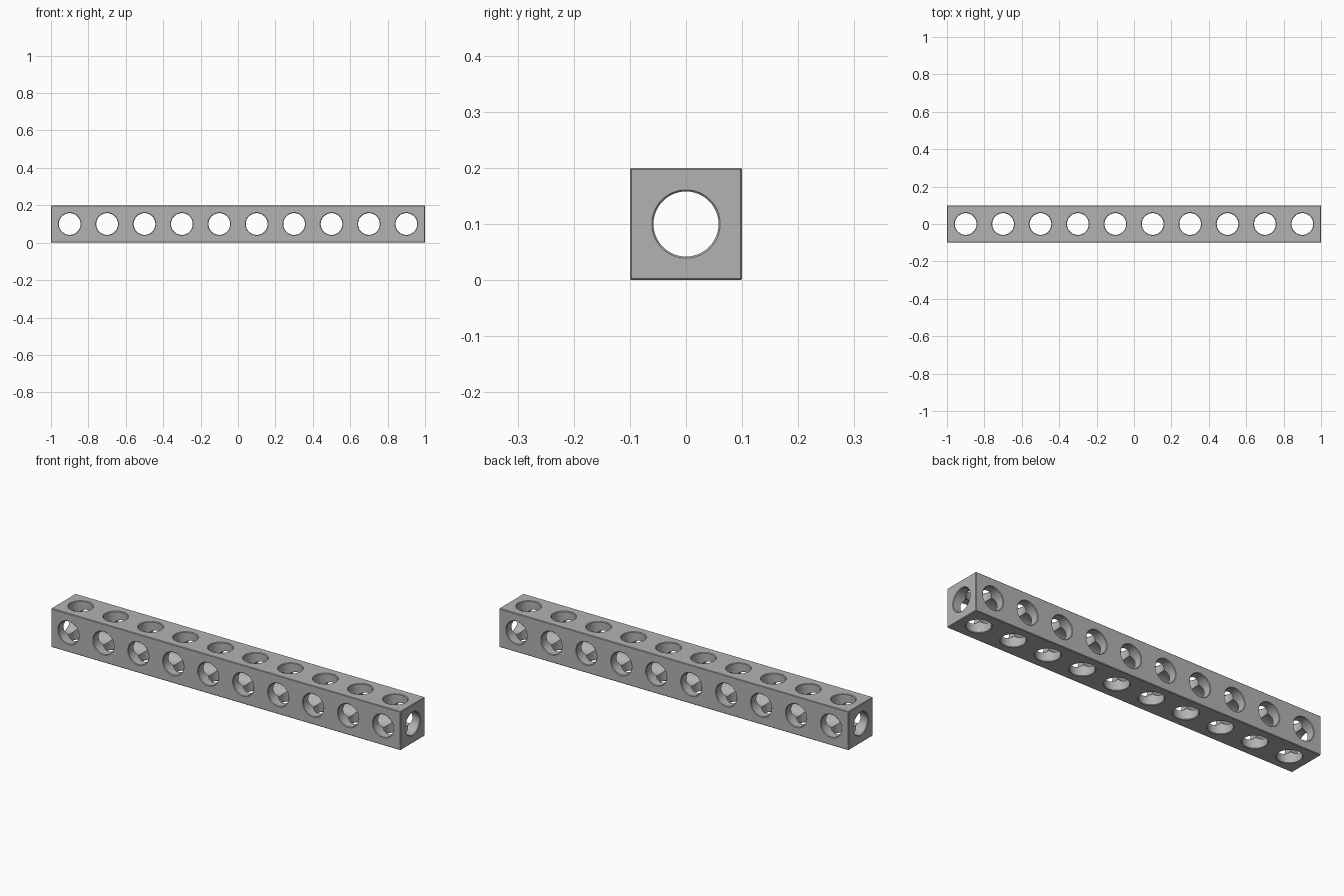
import bpy
import bmesh
from math import cos, sin, pi, radians
from mathutils import Vector

if "Cube" in bpy.data.objects:
    bpy.data.objects.remove(bpy.data.objects["Cube"], do_unlink=True)

CELLS = 10        # holes along the beam
HALF = 0.1        # half of the square section, and of one cell
BORE = 0.058      # bore radius
CHAMFER = 0.003   # on hole rims and outer edges
SIDES = 48        # segments round each bore
LIMITS = Vector((HALF * CELLS, HALF, HALF))
UP = Vector((0, 0, HALF))


def add_arm(bm, centre, direction, open_face):
    """One bore arm from the cell centre, ending in a drilled face plate if open_face."""
    turn = Vector((0, 0, 1)).rotation_difference(direction)
    axis = max(range(3), key=lambda a: abs(direction[a]))
    rings = [[], []] + ([[], []] if open_face else [])
    for i in range(SIDES):
        t = 2 * pi * i / SIDES
        c, s = cos(t), sin(t)
        reach = max(abs(c), abs(s))
        # start on the seam where equal bores cross, then run out to the face
        profile = [(BORE, BORE * reach)]
        if open_face:
            profile += [(BORE, HALF - CHAMFER), (BORE + CHAMFER, HALF), (HALF / reach, HALF)]
        else:
            profile += [(BORE, HALF)]
        for ring, (radius, height) in zip(rings, profile):
            p = centre + turn @ Vector((radius * c, radius * s, height))
            if len(rings) == 4 and ring is rings[3]:
                # stop the plate short of the chamfered outer edges
                for a in range(3):
                    if a != axis:
                        edge = LIMITS[a] - CHAMFER
                        p[a] = max(-edge, min(edge, p[a]))
            ring.append(bm.verts.new(p + UP))
    for low, high in zip(rings, rings[1:]):
        for i in range(SIDES):
            j = (i + 1) % SIDES
            bm.faces.new((low[i], high[i], high[j], low[j]))


def add_edge_chamfers(bm):
    """Chamfer strips and corners: a bevelled box hull without its six big faces."""
    hull = bmesh.new()
    for axis in range(3):
        for x in (-1, 1):
            for y in (-1, 1):
                for z in (-1, 1):
                    p = LIMITS - Vector((CHAMFER,) * 3)
                    p[axis] = LIMITS[axis]
                    hull.verts.new(p * Vector((x, y, z)) + UP)
    bmesh.ops.convex_hull(hull, input=hull.verts)
    hull.normal_update()
    for f in hull.faces:
        if max(abs(n) for n in f.normal) < 0.95:
            bm.faces.new([bm.verts.new(v.co) for v in f.verts])
    hull.free()


# Beam body: a row of identical cells, each bored along all three axes
bm = bmesh.new()
for cell in range(CELLS):
    centre = Vector((HALF * (2 * cell + 1 - CELLS), 0, 0))
    for axis in range(3):
        for sign in (-1, 1):
            direction = Vector((0, 0, 0))
            direction[axis] = sign
            at_end = cell == (0 if sign < 0 else CELLS - 1)
            add_arm(bm, centre, direction, axis != 0 or at_end)
add_edge_chamfers(bm)
bmesh.ops.remove_doubles(bm, verts=bm.verts, dist=0.00002)

mesh = bpy.data.meshes.new("perforated_beam")
bm.to_mesh(mesh)
bm.free()
beam = bpy.data.objects.new("perforated_beam", mesh)
bpy.context.collection.objects.link(beam)

# Grey metal
grey = bpy.data.materials.new("grey_metal")
grey.use_nodes = True
colour = (0.45, 0.45, 0.45, 1)
grey.diffuse_color = colour
grey.node_tree.nodes["Principled BSDF"].inputs["Base Color"].default_value = colour
mesh.materials.append(grey)

# Smooth bores with crisp edges
bpy.ops.object.select_all(action="DESELECT")
beam.select_set(True)
bpy.context.view_layer.objects.active = beam
bpy.ops.object.shade_smooth_by_angle(angle=radians(30))
